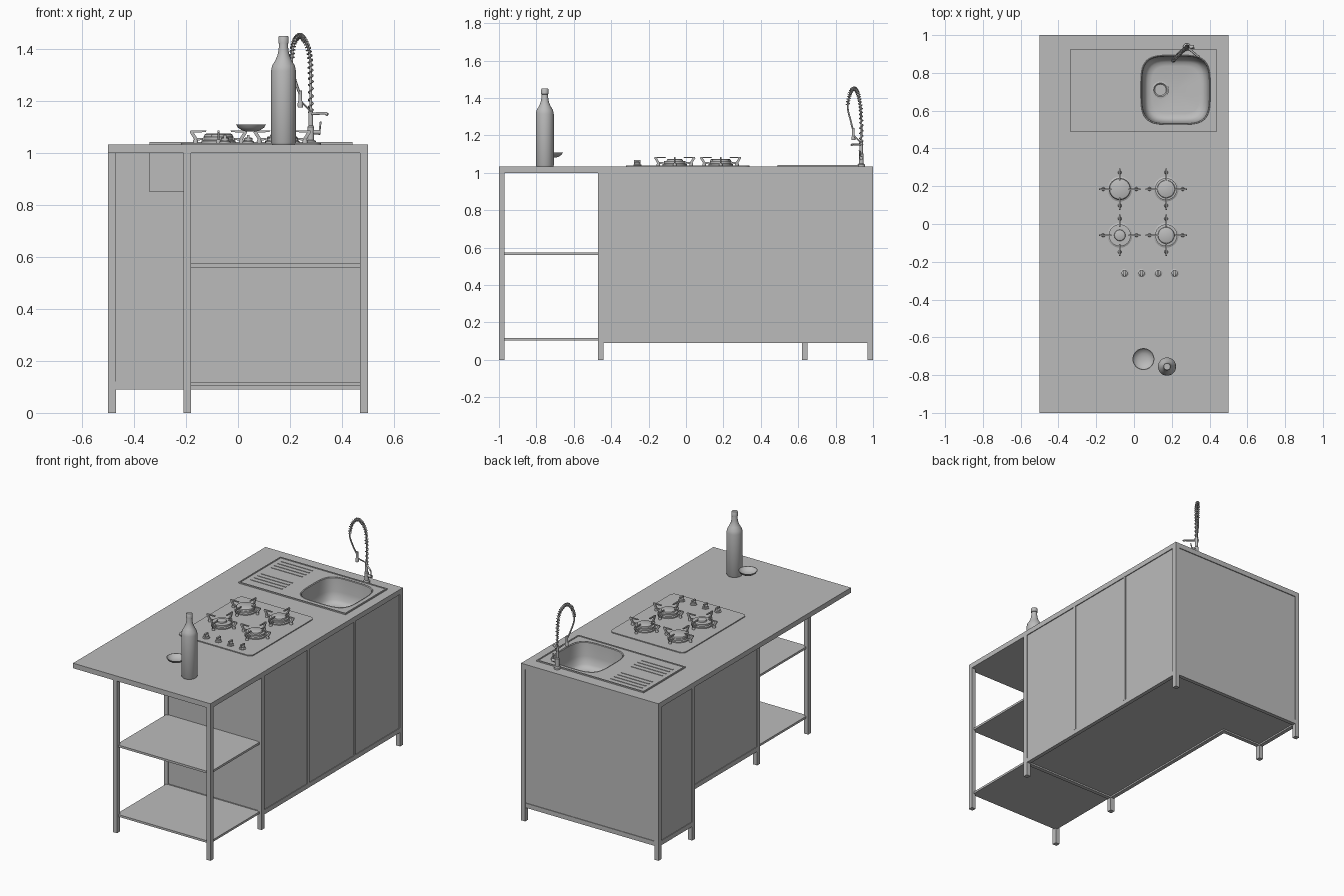
import bpy, bmesh
from math import sin, cos, pi, radians
from mathutils import Vector

if "Cube" in bpy.data.objects:
    bpy.data.objects.remove(bpy.data.objects["Cube"], do_unlink=True)

grey = bpy.data.materials.new("plain grey")
grey.use_nodes = True
GREY = (0.5, 0.5, 0.5, 1)
grey.diffuse_color = GREY
grey.node_tree.nodes["Principled BSDF"].inputs["Base Color"].default_value = GREY
smooth_parts = []


def finish(name, bm, smooth=False, recalc=True):
    if recalc:
        bmesh.ops.recalc_face_normals(bm, faces=bm.faces)
    mesh = bpy.data.meshes.new(name)
    bm.to_mesh(mesh)
    bm.free()
    mesh.materials.append(grey)
    ob = bpy.data.objects.new(name, mesh)
    bpy.context.collection.objects.link(ob)
    if smooth:
        smooth_parts.append(ob)
    return ob


def box(name, x0, x1, y0, y1, z0, z1):
    bm = bmesh.new()
    bmesh.ops.create_cube(bm, size=1)
    for v in bm.verts:
        v.co = ((x0 + x1) / 2 + v.co.x * (x1 - x0), (y0 + y1) / 2 + v.co.y * (y1 - y0),
                (z0 + z1) / 2 + v.co.z * (z1 - z0))
    return finish(name, bm)


def loft(name, rings, cap_start=True, cap_end=True, recalc=True, smooth=True):
    """Skin a list of closed rings of points."""
    bm = bmesh.new()
    loops = [[bm.verts.new(p) for p in ring] for ring in rings]
    n = len(loops[0])
    for a, b in zip(loops, loops[1:]):
        for i in range(n):
            j = (i + 1) % n
            bm.faces.new((a[i], a[j], b[j], b[i]))
    if cap_start:
        bm.faces.new(loops[0])
    if cap_end:
        bm.faces.new(loops[-1])
    return finish(name, bm, smooth, recalc)


def lathe(name, x, y, profile, n=32):
    return loft(name, [[(x + r * cos(2 * pi * i / n), y + r * sin(2 * pi * i / n), z)
                        for i in range(n)] for r, z in profile])


def squircle(scale, z, n=64):
    """Rounded square outline of the basin."""
    ring = []
    for i in range(n):
        c, s = cos(2 * pi * i / n), sin(2 * pi * i / n)
        k = 0.18 * scale / (abs(c) ** 4 + abs(s) ** 4) ** 0.25
        ring.append((0.22 + k * c, 0.71 + k * s, z))
    return ring


def tube(name, points, radius, sides=1):
    cu = bpy.data.curves.new(name, "CURVE")
    cu.dimensions = "3D"
    cu.bevel_depth = radius
    cu.bevel_resolution = sides
    cu.use_fill_caps = True
    sp = cu.splines.new("POLY")
    sp.points.add(len(points) - 1)
    for p, co in zip(sp.points, points):
        p.co = (*co, 1)
    sp.use_smooth = True
    cu.materials.append(grey)
    ob = bpy.data.objects.new(name, cu)
    bpy.context.collection.objects.link(ob)
    return ob


def smooth_path(pts, steps=12):
    """Catmull-Rom curve through the points."""
    p = [Vector(q) for q in [pts[0]] + pts + [pts[-1]]]
    out = []
    for a, b, c, d in zip(p, p[1:], p[2:], p[3:]):
        for i in range(steps):
            t = i / steps
            out.append(0.5 * (2 * b + (c - a) * t + (2 * a - 5 * b + 4 * c - d) * t * t
                              + (3 * b - a - 3 * c + d) * t ** 3))
    return out + [p[-1]]


# Worktop and sink, with the basin opening cut through
TOP = 1.033
sink_parts = [box("worktop", -0.5, 0.5, -1, 1, 1.0, TOP),
              box("sink_plate", -0.34, 0.44, 0.49, 0.925, TOP - 0.01, 1.037),
              box("sink_housing", -0.34, 0.44, 0.49, 0.925, 0.85, 0.999)]
cutter = loft("basin_cutter", [squircle(1, 0.86), squircle(1, 1.1)], smooth=False)
cutter.hide_render = True
for ob in sink_parts:
    mod = ob.modifiers.new("opening", "BOOLEAN")
    mod.operation = "DIFFERENCE"
    mod.solver = "EXACT"
    mod.object = cutter
    bpy.context.view_layer.objects.active = ob
    bpy.ops.object.modifier_apply(modifier="opening")
bpy.data.objects.remove(cutter, do_unlink=True)
smooth_parts += sink_parts

basin = [(1.025, 1.037), (1.015, 1.04), (0.99, 1.036), (0.96, 0.95), (0.91, 0.9),
         (0.82, 0.882), (0.7, 0.877), (0.1, 0.873)]
bowl = loft("sink_basin", [squircle(s, z) for s, z in basin], cap_start=False)
bowl.data.flip_normals() if bowl.data.polygons[-1].normal.z < 0 else None
lathe("sink_drain", 0.14, 0.71, [(0.045, 0.87), (0.045, 0.882), (0.036, 0.884), (0.03, 0.878)])
for i in range(8):
    a = i * pi / 4
    lathe("drain_stud", 0.14 + 0.02 * cos(a), 0.71 + 0.02 * sin(a),
          [(0.004, 0.87), (0.004, 0.884)], 8)
for x0, x1, y0, y1 in ((-0.34, 0.44, 0.49, 0.498), (-0.34, 0.44, 0.917, 0.925),
                       (-0.34, -0.332, 0.49, 0.925), (0.432, 0.44, 0.49, 0.925)):
    box("sink_rim", x0, x1, y0, y1, TOP, 1.041)
for start in (0.56, 0.77):
    for i in range(4):
        y = start + 0.035 * i
        box("drainer_ridge", -0.3, -0.07, y, y + 0.008, TOP, 1.04)

# Cabinet: L-shaped run of rails and panels between the legs
corners = [(-0.195, -0.455), (0.485, -0.455), (0.485, 0.985),
           (-0.485, 0.985), (-0.485, 0.635), (-0.195, 0.635)]
for (xa, ya), (xb, yb) in zip(corners, corners[1:] + corners[:1]):
    for name, w, z0, z1 in (("bottom_rail", 0.013, 0.09, 0.12), ("side_panel", 0.009, 0.12, 1.0)):
        box(name, min(xa, xb) - w, max(xa, xb) + w, min(ya, yb) - w, max(ya, yb) + w, z0, z1)
box("cabinet_floor", -0.195, 0.485, -0.455, 0.985, 0.1, 0.115)
box("cabinet_floor_wing", -0.485, -0.195, 0.635, 0.985, 0.1, 0.115)
for y in (0.02, 0.502):
    box("panel_divider", 0.47, 0.499, y - 0.008, y + 0.008, 0.12, 1.0)

# Legs and open shelves
for x, y in corners[:5] + [(-0.195, -0.985), (0.485, -0.985)]:
    box("leg", x - 0.015, x + 0.015, y - 0.015, y + 0.015, 0, 1.0)
for z in (0.103, 0.56):
    box("shelf", -0.195, 0.485, -0.985, -0.455, z, z + 0.014)

# Hob plate with rounded corners
outline = []
for cx, cy, a0 in ((0.29, 0.31, 0), (-0.19, 0.31, 90), (-0.19, -0.29, 180), (0.29, -0.29, 270)):
    outline += [(cx + 0.03 * cos(radians(a0 + d)), cy + 0.03 * sin(radians(a0 + d)))
                for d in range(0, 91, 15)]
loft("hob_plate", [[(x, y, z) for x, y in outline] for z in (TOP - 0.003, 1.039)])

# Burners with four-armed pan supports
fin = [(0.06, 1.05), (0.09, 1.046), (0.11, 1.078), (0.108, 1.086), (0.045, 1.086),
       (0.05, 1.08), (0.095, 1.078), (0.082, 1.057), (0.06, 1.058)]
for x, y, cap in ((-0.075, 0.185, 0.054), (0.17, 0.185, 0.045),
                  (-0.075, -0.06, 0.028), (0.17, -0.06, 0.042)):
    lathe("burner", x, y, [(0.066, 1.036), (0.066, 1.046), (0.058, 1.05), (0.058, 1.062),
                           (cap + 0.002, 1.063), (cap, 1.071), (cap - 0.006, 1.074)])
    for k in range(4):
        c, s = cos(k * pi / 2), sin(k * pi / 2)
        loft("pan_support", [[(x + r * c - t * s, y + r * s + t * c, z) for r, z in fin]
                             for t in (-0.004, 0.004)], smooth=False)
        lathe("support_foot", x + 0.088 * c, y + 0.088 * s,
              [(0.009, 1.036), (0.01, 1.045), (0.006, 1.053)], 12)

# Control knobs
for x in (-0.05, 0.04, 0.128, 0.215):
    lathe("knob", x, -0.26, [(0.022, 1.036), (0.022, 1.043), (0.016, 1.047),
                             (0.016, 1.056), (0.01, 1.06)], 24)
    box("knob_grip", x - 0.005, x + 0.005, -0.277, -0.243, 1.045, 1.068)

# Sprung tap
FX, FY = 0.28, 0.937
lathe("tap_base", FX, FY, [(0.02, 1.033), (0.02, 1.045), (0.013, 1.05), (0.013, 1.1),
                           (0.009, 1.105), (0.009, 1.17)], 20)
path = smooth_path([(FX, FY, 1.15), (FX, FY, 1.28), (0.275, 0.93, 1.38), (0.255, 0.915, 1.435),
                    (0.235, 0.895, 1.45), (0.215, 0.875, 1.42), (0.207, 0.865, 1.35),
                    (0.22, 0.88, 1.28), (0.24, 0.895, 1.22)])
tube("tap_hose", path, 0.005)
coil = []
for i in range(70):
    a, b = path[i], path[i + 1]
    d = (b - a).normalized()
    u = d.cross(Vector((0.6, -0.8, 0))).normalized()
    v = d.cross(u)
    for j in range(6):
        t = (i * 6 + j) * 2 * pi / 14
        coil.append(a.lerp(b, j / 6) + 0.0095 * (u * cos(t) + v * sin(t)))
tube("tap_spring", coil, 0.0025, 0)
lathe("spray_head", 0.24, 0.895, [(0.01, 1.175), (0.011, 1.19), (0.007, 1.2), (0.007, 1.24)], 16)
tube("tap_spout", [(FX, FY, 1.15), (0.335, 0.89, 1.153), (0.345, 0.885, 1.147)], 0.006)
tube("tap_hose_holder", [(FX, FY, 1.16), (0.24, 0.895, 1.2)], 0.004)
tube("tap_valve", [(FX, FY, 1.08), (0.318, FY, 1.08)], 0.01)
tube("tap_lever", [(0.312, FY, 1.07), (0.318, FY - 0.01, 1.12)], 0.004)

# Bottle and shallow dish
lathe("bottle", 0.175, -0.755, [(0.044, TOP), (0.048, 1.04), (0.048, 1.315), (0.044, 1.335),
                                (0.032, 1.355), (0.023, 1.375), (0.019, 1.395), (0.017, 1.42),
                                (0.02, 1.421), (0.02, 1.445), (0.017, 1.45)])
lathe("dish", 0.05, -0.715, [(0.02, 1.082), (0.035, 1.087), (0.05, 1.097), (0.058, 1.11),
                             (0.055, 1.11), (0.047, 1.1), (0.03, 1.091), (0.01, 1.088)])

bpy.ops.object.select_all(action="DESELECT")
for ob in smooth_parts:
    ob.select_set(True)
bpy.context.view_layer.objects.active = smooth_parts[0]
bpy.ops.object.shade_smooth_by_angle(angle=radians(35))
